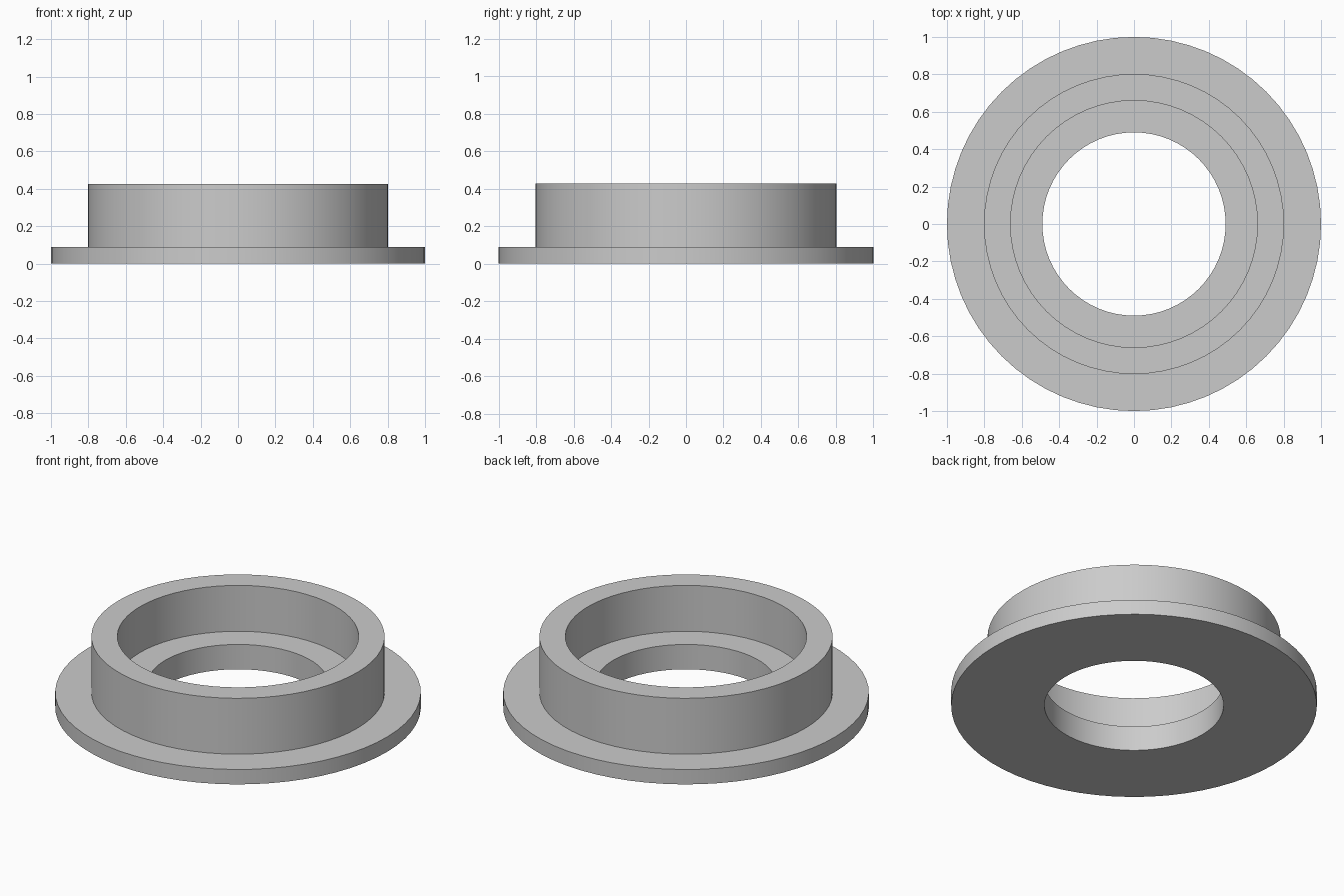
import bpy
import bmesh
import math

cube = bpy.data.objects.get("Cube")
if cube:
    bpy.data.objects.remove(cube, do_unlink=True)

SEGMENTS = 64
BORE, RECESS, COLLAR, FLANGE = 0.49, 0.66, 0.802, 1.0   # radii
LEDGE_Z, FLANGE_Z, TOP_Z = 0.15, 0.09, 0.427            # heights

# One plain grey material
grey = bpy.data.materials.new("plain_grey")
grey.use_nodes = True
colour = (0.6, 0.6, 0.6, 1)
grey.diffuse_color = colour
grey.node_tree.nodes["Principled BSDF"].inputs["Base Color"].default_value = colour


def lathe(name, profile):
    """Revolve a closed (radius, height) profile around the z axis."""
    bm = bmesh.new()
    verts = [bm.verts.new((r, 0, z)) for r, z in profile]
    edges = [bm.edges.new((v, verts[i - 1])) for i, v in enumerate(verts)]
    bmesh.ops.spin(bm, geom=verts + edges, axis=(0, 0, 1), cent=(0, 0, 0),
                   angle=math.tau, steps=SEGMENTS, use_merge=True)
    bmesh.ops.remove_doubles(bm, verts=bm.verts, dist=1e-4)
    bmesh.ops.recalc_face_normals(bm, faces=bm.faces)
    mesh = bpy.data.meshes.new(name)
    bm.to_mesh(mesh)
    bm.free()
    mesh.materials.append(grey)
    obj = bpy.data.objects.new(name, mesh)
    bpy.context.collection.objects.link(obj)
    bpy.ops.object.select_all(action="DESELECT")
    obj.select_set(True)
    bpy.context.view_layer.objects.active = obj
    bpy.ops.object.shade_smooth_by_angle(angle=math.radians(30))
    return obj


# Flanged ring: wide base, raised collar, stepped bore
lathe("flanged_ring", [
    (BORE, 0), (FLANGE, 0), (FLANGE, FLANGE_Z), (COLLAR, FLANGE_Z),
    (COLLAR, TOP_Z), (RECESS, TOP_Z), (RECESS, LEDGE_Z), (BORE, LEDGE_Z),
])
